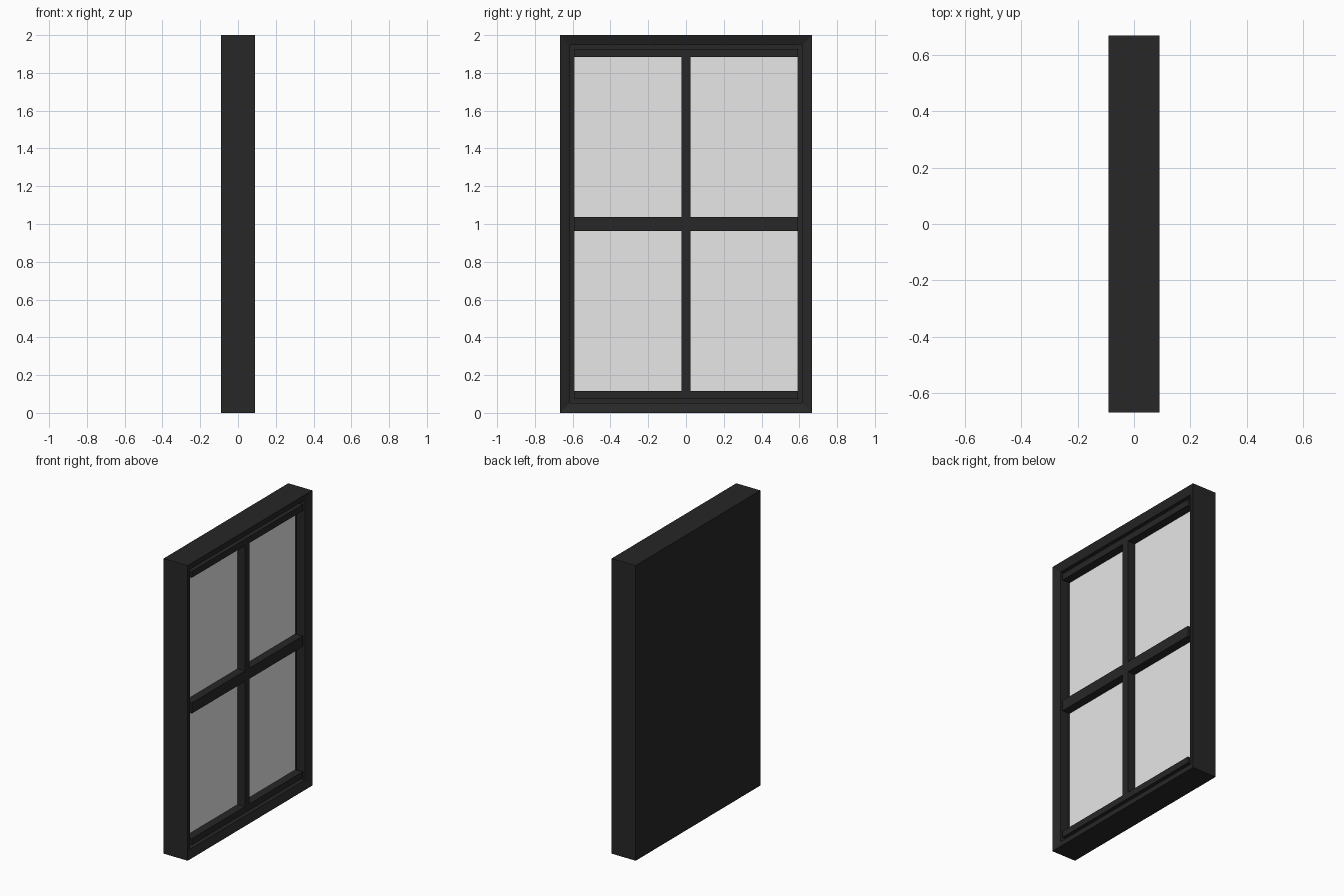
import bpy
import bmesh
from mathutils import Vector

if "Cube" in bpy.data.objects:
    bpy.data.objects.remove(bpy.data.objects["Cube"], do_unlink=True)

HALF_X, HALF_Y, HEIGHT = 0.09, 0.667, 2.0
RIM = 0.073          # width of the sloping rim
SASH_X = 0.07        # front plane of the bars
GLASS_X = 0.015      # front plane of the glass
MID = HEIGHT / 2


def material(name, value):
    mat = bpy.data.materials.new(name)
    mat.use_nodes = True
    colour = (value, value, value, 1)
    mat.diffuse_color = colour
    bsdf = mat.node_tree.nodes["Principled BSDF"]
    bsdf.inputs["Base Color"].default_value = colour
    bsdf.inputs["Roughness"].default_value = 0.6
    return mat


black = material("black paint", 0.02)
pale = material("pale grey glass", 0.8)


def box_mesh(low, high):
    bm = bmesh.new()
    bmesh.ops.create_cube(bm, size=1)
    low, high = Vector(low), Vector(high)
    for v in bm.verts:
        v.co = Vector([low[i] + (v.co[i] + 0.5) * (high[i] - low[i]) for i in range(3)])
    return bm


def finish(bm, name, mat):
    bmesh.ops.recalc_face_normals(bm, faces=bm.faces)
    mesh = bpy.data.meshes.new(name)
    bm.to_mesh(mesh)
    bm.free()
    mesh.materials.append(mat)
    obj = bpy.data.objects.new(name, mesh)
    bpy.context.collection.objects.link(obj)
    return obj


def box(name, low, high, mat):
    return finish(box_mesh(low, high), name, mat)


# Casing: solid back and sides, mitred sloping rim, recess for the glass
bm = box_mesh((-HALF_X, -HALF_Y, 0), (HALF_X, HALF_Y, HEIGHT))
bm.normal_update()
face = max(bm.faces, key=lambda f: f.normal.x)
bmesh.ops.inset_region(bm, faces=[face], thickness=RIM, depth=0)
for v in face.verts:
    v.co.x = SASH_X
recess = bmesh.ops.extrude_face_region(bm, geom=[face])
for v in [g for g in recess["geom"] if isinstance(g, bmesh.types.BMVert)]:
    v.co.x = GLASS_X - 0.008
if face.is_valid:
    bmesh.ops.delete(bm, geom=[face], context="FACES_ONLY")
finish(bm, "window_casing", black)

# Glass plate in the recess
inner_y = HALF_Y - RIM
box("glass", (GLASS_X - 0.008, -inner_y, RIM),
    (GLASS_X, inner_y, HEIGHT - RIM), pale)

# Sash bars: three rails and an upright bar in each half
rails = {"bottom_rail": (RIM, 0.116),
         "middle_rail": (MID - 0.036, MID + 0.036),
         "top_rail": (HEIGHT - 0.116, HEIGHT - RIM)}
for name, (z0, z1) in rails.items():
    box(name, (GLASS_X, -inner_y, z0), (SASH_X, inner_y, z1), black)
for name, z0, z1 in (("lower_upright", 0.116, MID - 0.036),
                     ("upper_upright", MID + 0.036, HEIGHT - 0.116)):
    box(name, (GLASS_X, -0.025, z0), (SASH_X, 0.025, z1), black)
